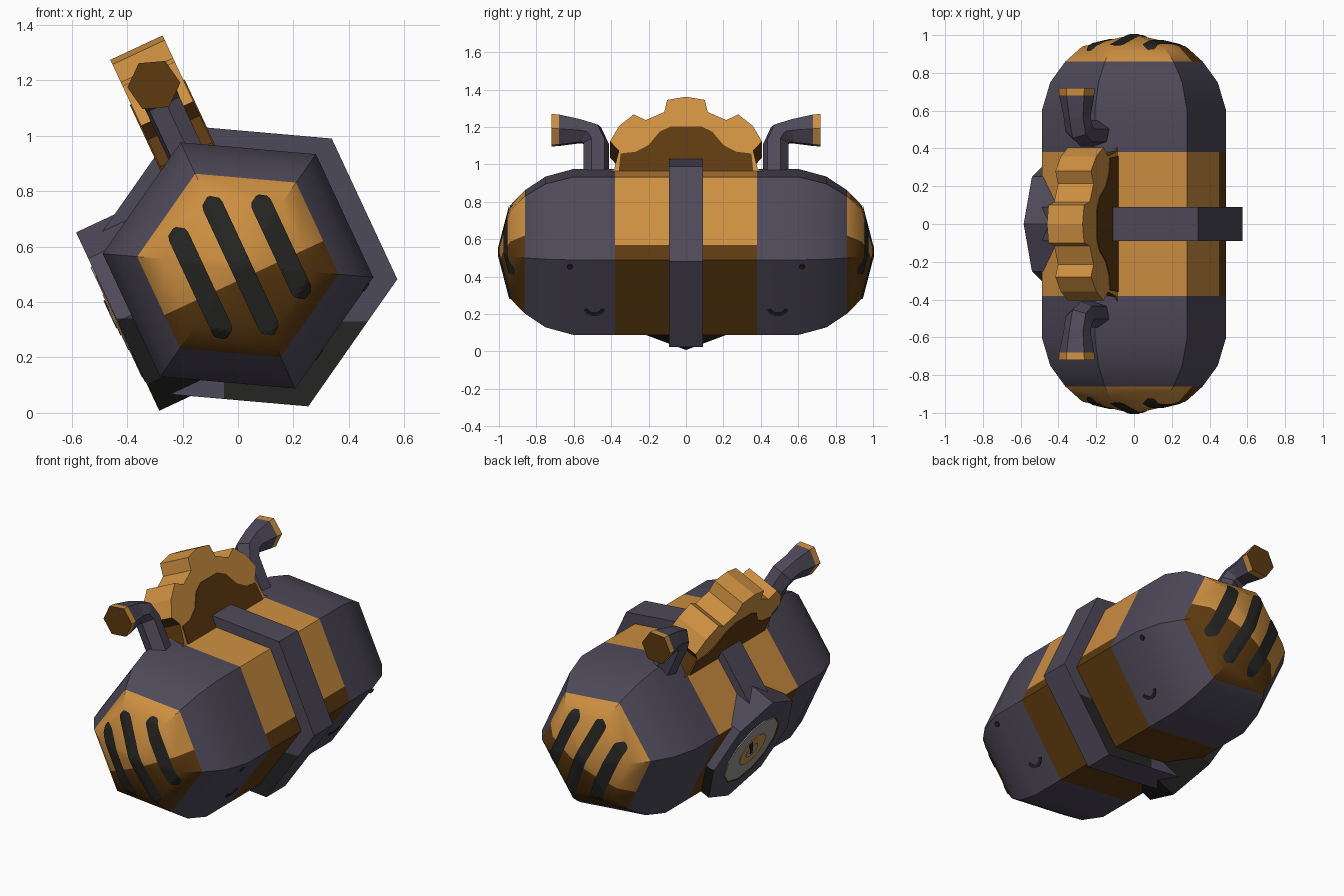
import bpy, bmesh
from math import sin, cos, pi, radians, sqrt
from mathutils import Matrix, Vector

cube = bpy.data.objects.get("Cube")
if cube:
    bpy.data.objects.remove(cube, do_unlink=True)

# Materials
COLOURS = {
    "slate": (0.076, 0.067, 0.1),
    "gold": (0.61, 0.275, 0.052),
    "dark_gold": (0.11, 0.042, 0.005),
    "black": (0.018, 0.018, 0.017),
    "dial_grey": (0.3, 0.3, 0.29),
}
NAMES = list(COLOURS)
SLATE, GOLD, DARK, BLACK, GREY = range(5)
for name, rgb in COLOURS.items():
    mat = bpy.data.materials.new(name)
    mat.use_nodes = True
    mat.diffuse_color = (*rgb, 1)
    bsdf = mat.node_tree.nodes["Principled BSDF"]
    bsdf.inputs["Base Color"].default_value = (*rgb, 1)
    bsdf.inputs["Roughness"].default_value = 0.8

# The whole model is rolled about its long axis; parts are built upright
ROLL = Matrix.Translation((0, 0, 0.532)) @ Matrix.Rotation(radians(-25), 4, "Y")
UNROLL = ROLL.inverted()
MIRROR = Matrix.Scale(-1, 4, (0, 1, 0))


def finish(name, bm, rule, cuts=(), smooth=None, mirrored=False, recalc=True):
    """Roll the mesh, cut it along colour borders, colour it by rule."""
    bm.transform(ROLL @ MIRROR if mirrored else ROLL)
    if recalc:
        bmesh.ops.recalc_face_normals(bm, faces=bm.faces)
    elif mirrored:
        bmesh.ops.reverse_faces(bm, faces=bm.faces)
    for co, no, pick in cuts:
        faces = [f for f in bm.faces if pick(f.calc_center_median())]
        edges = {e for f in faces for e in f.edges}
        verts = {v for f in faces for v in f.verts}
        bmesh.ops.bisect_plane(bm, geom=[*verts, *edges, *faces],
                               plane_co=co, plane_no=no, dist=0.0001)
    bm.normal_update()
    for f in bm.faces:
        f.material_index = rule(f.calc_center_median(), f.normal) if callable(rule) else rule
    mesh = bpy.data.meshes.new(name)
    bm.to_mesh(mesh)
    bm.free()
    for n in NAMES:
        mesh.materials.append(bpy.data.materials[n])
    obj = bpy.data.objects.new(name, mesh)
    bpy.context.collection.objects.link(obj)
    if smooth:
        bpy.ops.object.select_all(action="DESELECT")
        obj.select_set(True)
        bpy.context.view_layer.objects.active = obj
        bpy.ops.object.shade_smooth_by_angle(angle=radians(smooth))
    return obj


def loft(rings, closed=False):
    """Skin rings of points; cap the ends or close the loop."""
    bm = bmesh.new()
    vs = [[bm.verts.new(p) for p in ring] for ring in rings]
    n = len(vs[0])
    pairs = list(zip(vs, vs[1:])) + ([(vs[-1], vs[0])] if closed else [])
    for a, b in pairs:
        for i in range(n):
            j = (i + 1) % n
            bm.faces.new((a[i], a[j], b[j], b[i]))
    if not closed:
        bm.faces.new(vs[0][::-1])
        bm.faces.new(vs[-1])
    return bm


def hexagon(r, y, cx=0, cz=0):
    return [Vector((cx + r * cos(pi / 2 + k * pi / 3), y, cz + r * sin(pi / 2 + k * pi / 3)))
            for k in range(6)]


def slab(outline, x0, x1):
    """Extrude a (y, z) outline along x."""
    return loft([[Vector((x, y, z)) for y, z in outline] for x in (x0, x1)])


def disc(r, n, cy=0, cz=0):
    return [(cy + r * sin(2 * pi * k / n), cz + r * cos(2 * pi * k / n)) for k in range(n)]


def everywhere(c):
    return True


# Hexagonal capsule body with a gold waist and gold end caps
CAP = [(0.6, 0.49), (0.75, 0.445), (0.86, 0.365), (0.94, 0.275), (1.0, 0.02)]
half = [(0.38, 0.49)] + CAP
profile = [(-y, r) for y, r in reversed(half)] + half


def body_colour(c, n):
    if abs(c.y) < 0.38:
        return GOLD if c.z > 0.57 else DARK
    if abs(c.y) > 0.86:
        return GOLD if (UNROLL @ c).z > -0.05 else DARK
    return SLATE


finish("body", loft([hexagon(r, y) for y, r in profile]), body_colour, [
    ((0, 0, 0.57), (0, 0, 1), lambda c: abs(c.y) < 0.38),
    (ROLL @ Vector((0, 0, -0.05)), ROLL.to_3x3() @ Vector((0, 0, 1)), lambda c: abs(c.y) > 0.86),
], smooth=35)


# Dark vent stripes draped over each end cap
def cap_height(x, z):
    r = max(x * cos(k * pi / 3) + z * sin(k * pi / 3) for k in range(6)) / cos(pi / 6)
    for (y0, r0), (y1, r1) in zip(CAP, CAP[1:]):
        if r >= r1:
            return y0 + (y1 - y0) * (r0 - r) / (r0 - r1)
    return 1.0


def stripe(x, z0, z1, w=0.038, rows=28, cols=6):
    bm = bmesh.new()
    grid = []
    for i in range(rows + 1):
        z = z0 + (z1 - z0) * i / rows
        end = max(0, w - min(z - z0, z1 - z))
        hw = max(0.006, sqrt(max(0, w * w - end * end)))
        row = []
        for j in range(cols + 1):
            px = x + hw * (2 * j / cols - 1)
            row.append(bm.verts.new((px, -cap_height(px, z) - 0.006, z)))
        grid.append(row)
    for a, b in zip(grid, grid[1:]):
        for j in range(cols):
            bm.faces.new((a[j], a[j + 1], b[j + 1], b[j]))
    return bm


for back in (False, True):
    end = "back" if back else "front"
    for i, (x, z0, z1) in enumerate([(-0.15, -0.22, 0.22), (0.008, -0.28, 0.27), (0.17, -0.21, 0.2)]):
        finish(f"{end}_vent_stripe_{i + 1}", stripe(x, z0, z1), BLACK, mirrored=back, recalc=False)

# Strap around the waist, with black lower sides
sx, sz = 0.015, -0.008
strap = loft([hexagon(r, y, sx, sz) for r, y in
              ((0.56, -0.09), (0.56, 0.09), (0.45, 0.09), (0.45, -0.09))], closed=True)
finish("strap", strap,
       lambda c, n: BLACK if abs(n.y) > 0.5 and c.z < 0.33 and c.x > -0.05 else SLATE,
       [((0, 0, 0.33), (0, 0, 1), everywhere),
        ((-0.05, 0, 0), (1, 0, 0), lambda c: c.z < 0.33)])

# Seven-toothed gear half sunk into the top ridge
GEAR_Z, TEETH = 0.41, 7
outline = []
for k in range(TEETH):
    for r, deg in ((0.385, -17.5), (0.45, -13), (0.457, 0), (0.45, 13), (0.385, 17.5)):
        a = 2 * pi * k / TEETH + radians(deg)
        outline.append((r * sin(a), GEAR_Z + r * cos(a)))
finish("gear", slab(outline, -0.104, 0.104),
       lambda c, n: DARK if (UNROLL @ c).z < 0.6 and abs(n.y) > 0.3 else GOLD)
side = [(0.36, 0.42), (0.35, 0.53), (0.27, 0.54), (0.2, 0.58), (0.14, 0.66), (0.08, 0.69)]
arch = side + [(-y, z) for y, z in reversed(side)]
for label, x in (("left", 0.1), ("right", -0.109)):
    finish(f"{label}_gear_shade", slab(arch, x, x + 0.009), DARK)

# Bent exhaust pipes with gold mouths
PATH = [(0.48, 0.36, 0.07, 90), (0.48, 0.64, 0.07, 90), (0.51, 0.695, 0.074, 50),
        (0.57, 0.712, 0.072, 5), (0.68, 0.718, 0.093, 0), (0.72, 0.718, 0.096, 0)]


def pipe():
    rings = []
    for y, z, r, deg in PATH:
        t = radians(deg)
        up = Vector((0, -sin(t), cos(t)))
        across = Vector((1, 0, 0))
        rings.append([Vector((0, -y, z)) + Matrix.Scale(-1, 3, (0, 1, 0)) @ (
            r * (across * cos(a) + up * sin(a)))
            for a in (radians(-20 + 60 * k) for k in range(6))])
    return loft(rings)


def pipe_colour(c, n):
    if abs(c.y) < 0.68:
        return SLATE
    return DARK if abs(n.y) > 0.8 else GOLD


for back in (False, True):
    finish("back_pipe" if back else "front_pipe", pipe(), pipe_colour, mirrored=back)

# Octagonal gauge on the lower right face, black underneath
finish("gauge_housing", slab(disc(0.355, 8), -0.479, -0.3),
       lambda c, n: BLACK if c.z < 0.34 and (UNROLL.to_3x3() @ n).x > -0.5 else SLATE,
       [((0, 0, 0.34), (0, 0, 1), everywhere)])
for i, (label, r, cy, cz, mat) in enumerate([
        ("gauge_trim", 0.225, -0.02, -0.015, DARK), ("gauge_dial", 0.22, 0, 0, GREY),
        ("gauge_centre", 0.11, -0.01, 0, GOLD), ("gauge_hub", 0.05, 0, 0, GREY)]):
    finish(label, slab(disc(r, 12, cy, cz), -0.482 - 0.003 * i, -0.477), mat)
needle = [(-0.012, -0.02), (0.012, -0.02), (0.07, 0.08), (0.05, 0.09)]
finish("gauge_needle", slab(needle, -0.494, -0.488), BLACK)


# Small painted marks on the lower left face
def mark(points):
    """Thin plate from (y, s) points, s running up the slanted face."""
    n = Vector((cos(pi / 3), 0, -sin(pi / 3)))
    t = Vector((sin(pi / 3), 0, cos(pi / 3)))
    return loft([[n * d + t * s + Vector((0, y, 0)) for y, s in points] for d in (0.42, 0.428)])


arc = [radians(200 + 20 * k) for k in range(8)]
smile = [(-0.49 + 0.06 * cos(a), -0.06 + 0.06 * sin(a)) for a in arc]
smile += [(-0.49 + 0.04 * cos(a), -0.06 + 0.04 * sin(a)) for a in reversed(arc)]
for back in (False, True):
    end = "back" if back else "front"
    finish(f"{end}_curved_mark", mark(smile), BLACK, mirrored=back)
    finish(f"{end}_dot_mark", mark(disc(0.016, 8, -0.62, 0.2)), BLACK, mirrored=back)
